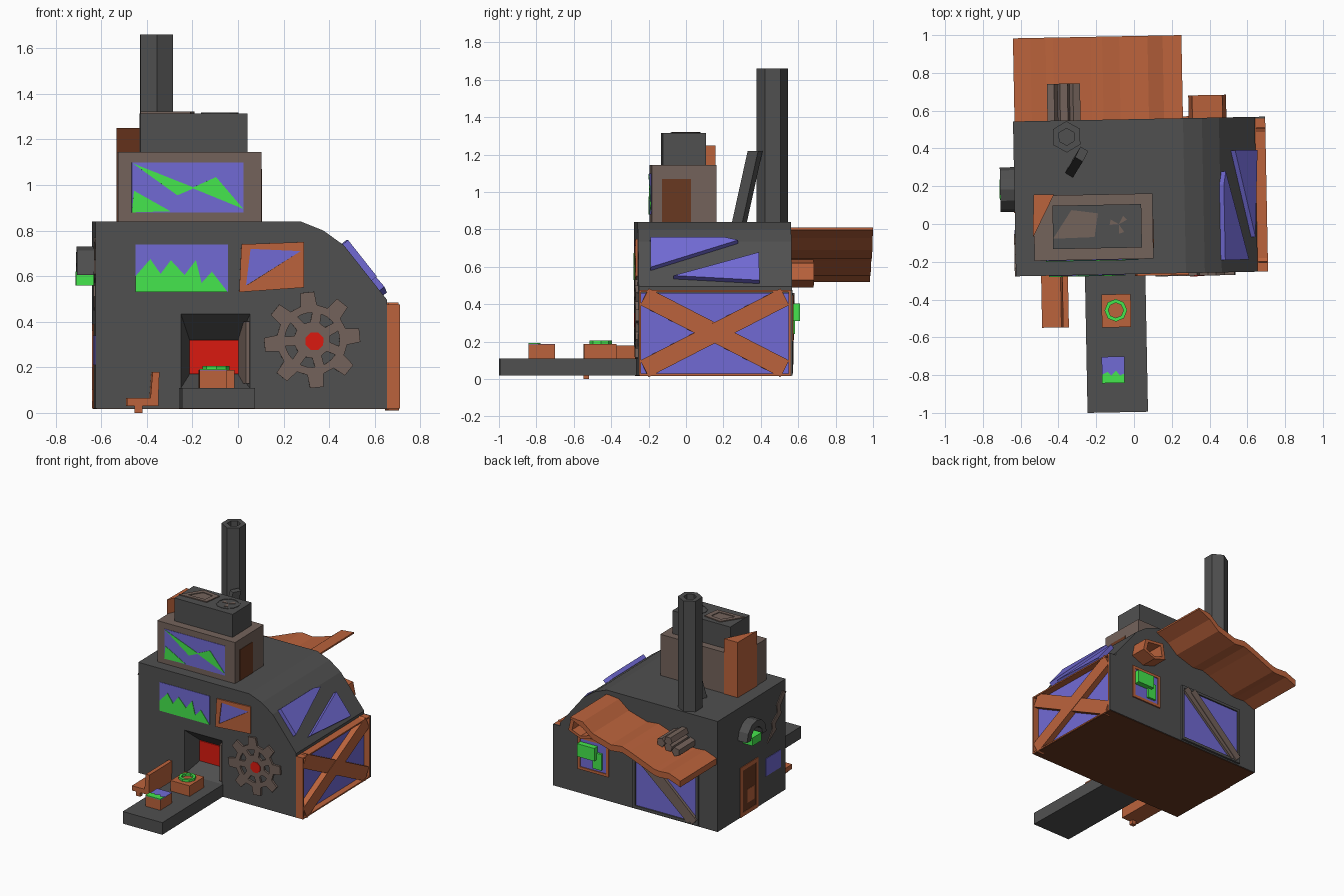
import bpy, bmesh, math
from mathutils import Vector, Matrix

if "Cube" in bpy.data.objects:
    bpy.data.objects.remove(bpy.data.objects["Cube"])

TURN = Matrix.Rotation(math.radians(1.1), 3, 'Z')   # whole building sits slightly turned


def material(name, rgb):
    m = bpy.data.materials.new(name)
    m.diffuse_color = (*rgb, 1)
    m.use_nodes = True
    m.node_tree.nodes["Principled BSDF"].inputs["Base Color"].default_value = m.diffuse_color
    return m


DARK = material("dark_grey", (0.08, 0.08, 0.08))
WOOD = material("orange_wood", (0.5, 0.125, 0.045))
BROWN = material("dark_wood", (0.14, 0.04, 0.015))
STEEL = material("brown_grey", (0.175, 0.125, 0.105))
GLASS = material("violet_glass", (0.165, 0.145, 0.66))
GREEN = material("green", (0.06, 0.8, 0.075))
RED = material("red", (0.7, 0.01, 0.005))


def finish(name, bm, mat):
    bmesh.ops.recalc_face_normals(bm, faces=bm.faces)
    me = bpy.data.meshes.new(name)
    bm.to_mesh(me)
    bm.free()
    me.transform(TURN.to_4x4())
    ob = bpy.data.objects.new(name, me)
    me.materials.append(mat)
    bpy.context.collection.objects.link(ob)
    return ob


def loft(name, la, lb, mat):
    """Solid between two 3D loops of equal length."""
    bm = bmesh.new()
    a, b = [[bm.verts.new(p) for p in l] for l in (la, lb)]
    bm.faces.new(a)
    bm.faces.new(b[::-1])
    for i in range(len(a)):
        j = (i + 1) % len(a)
        bm.faces.new((a[i], b[i], b[j], a[j]))
    return finish(name, bm, mat)


def place(pts, axis, d):
    return [{'x': (d, u, v), 'y': (u, d, v), 'z': (u, v, d)}[axis] for u, v in pts]


def prism(name, pts, axis, a, b, mat):
    return loft(name, place(pts, axis, a), place(pts, axis, b), mat)


def ring(name, outer, inner, axis, a, b, mat):
    """Prism with a hole; both outlines have equal point counts."""
    bm = bmesh.new()
    L = [[bm.verts.new(p) for p in place(pts, axis, d)] for pts in (outer, inner) for d in (a, b)]
    for p, q in ((0, 1), (1, 3), (3, 2), (2, 0)):
        for i in range(len(outer)):
            j = (i + 1) % len(outer)
            bm.faces.new((L[p][i], L[p][j], L[q][j], L[q][i]))
    return finish(name, bm, mat)


def rect(u0, u1, v0, v1):
    return [(u0, v0), (u1, v0), (u1, v1), (u0, v1)]


def box(name, x0, x1, y0, y1, z0, z1, mat):
    return prism(name, rect(x0, x1, y0, y1), 'z', z0, z1, mat)


def bar(p, q, w):
    p, q = Vector(p), Vector(q)
    n = Vector((p.y - q.y, q.x - p.x)).normalized() * w / 2
    return [tuple(p + n), tuple(q + n), tuple(q - n), tuple(p - n)]


def ngon(cx, cy, r, n, start=0.0):
    return [(cx + r * math.cos(start + math.tau * i / n), cy + r * math.sin(start + math.tau * i / n))
            for i in range(n)]


def cog(cx, cy, r0, r1, teeth, start=0.0):
    pts = []
    for i in range(teeth):
        for f, r in ((-.3, r0), (-.18, r1), (.18, r1), (.3, r0)):
            t = start + math.tau * (i + f) / teeth
            pts.append((cx + r * math.cos(t), cy + r * math.sin(t)))
    return pts


F, B, L = -0.265, 0.555, -0.63      # front, back and left walls

# Main hall with tapered entrance recess
body = prism("main_hall", [(L, .02), (.65, .02), (.65, .495), (.46, .735), (.37, .80), (.27, .84), (L, .84)],
             'y', F, B, DARK)
cut = loft("entrance_cutter", place(rect(-.275, .07, .08, .487), 'y', F - .06),
           place(rect(-.215, 0, .17, .32), 'y', F + .13), DARK)
cut.hide_render = True
cut.hide_viewport = True
mod = body.modifiers.new("entrance", 'BOOLEAN')
mod.object = cut
mod.solver = 'EXACT'
prism("entrance_glow", rect(-.215, 0, .17, .32), 'y', F + .122, F + .14, RED)
prism("entrance_jamb", [(.045, F), (.03, F), (.0, F + .12), (.012, F + .12)], 'z', .13, .4, STEEL)
box("floor_plate", L + .005, .7, F + .005, B - .005, .017, .024, BROWN)

# Front windows
prism("wide_window", rect(-.455, -.05, .53, .74), 'y', F - .003, F + .01, GLASS)
prism("wide_window_chart", [(-.455, .53), (-.05, .53), (-.12, .62), (-.165, .57), (-.19, .67), (-.24, .605),
      (-.3, .67), (-.345, .61), (-.39, .675), (-.455, .6)], 'y', F - .007, F, GREEN)
ring("small_window_frame", [(0, .53), (.285, .55), (.285, .75), (.01, .74)],
     [(.03, .56), (.04, .565), (.27, .71), (.05, .72)], 'y', F - .01, F + .01, WOOD)
prism("small_window_glass", [(.03, .56), (.27, .71), (.05, .72)], 'y', F - .004, F + .01, GLASS)

# Big cog
gx, gz = .32, .32
ring("cog_rim", cog(gx, gz, .155, .212, 8, .1), ngon(gx, gz, .12, 32), 'y', F - .015, F + .01, STEEL)
prism("cog_hub", cog(gx, gz, .08, .125, 7, .5), 'y', F - .015, F + .01, STEEL)
prism("cog_lamp", ngon(gx + .01, gz - .005, .042, 8, .39), 'y', F - .018, F, RED)

# Walkway, crates and bench
box("walkway", -.265, .055, -.995, F + .02, .02, .11, DARK)
box("near_crate", -.185, -.065, -.84, -.70, .10, .185, WOOD)
box("near_crate_panel", -.185, -.065, -.84, -.70, .185, .188, GLASS)
prism("near_crate_grass", [(-.185, -.84), (-.065, -.84), (-.065, -.79), (-.09, -.8), (-.11, -.775), (-.135, -.8),
      (-.155, -.78), (-.185, -.795)], 'z', .185, .193, GREEN)
box("far_crate", -.18, -.025, -.545, -.37, .10, .188, WOOD)
ring("far_crate_token", ngon(-.105, -.455, .06, 8), ngon(-.105, -.455, .04, 8), 'z', .185, .205, GREEN)
box("bench_seat", -.497, -.36, -.54, F, .03, .065, WOOD)
prism("bench_back", [(-.395, .06), (-.36, .06), (-.355, .18), (-.385, .18)], 'y', -.54, F, WOOD)
box("bench_leg", -.465, -.43, -.54, -.51, .0, .035, WOOD)

# Right wall: glazed frame with cross braces, closed by the hall at the back
prism("side_glass", rect(F + .01, B - .01, .03, .46), 'x', .645, .66, GLASS)
ring("side_frame", rect(F, B - .01, .02, .475), rect(F + .012, B - .02, .03, .465), 'x', .645, .705, WOOD)
box("side_back_trim", .645, .705, B - .012, B, .02, .475, DARK)
for i, (za, zb) in enumerate(((.055, .44), (.44, .055))):
    prism(f"side_brace_{i}", bar((F + .03, za), (B - .04, zb), .1), 'x', .655, .703 - i * .003, WOOD)

# Slanted skylights
N = Vector((.784, 0, .62)) * .03
for i, tri in enumerate(([(-.2, .74), (.2, .74), (.27, .725), (-.2, .58)], [(-.08, .535), (.38, .66), (.38, .51)])):
    pts = [Vector((.46 + (.735 - z) * .79, y, z)) for y, z in tri]
    loft(f"skylight_{i}", pts, [p + N for p in pts], GLASS)

# Upper cabin
box("upper_cabin", -.53, .1, -.185, .16, .83, 1.145, STEEL)
prism("cabin_glass", rect(-.47, .02, .88, 1.1), 'y', -.188, -.17, GLASS)
prism("cabin_graph", [(-.465, 1.095), (-.2, .99), (-.1, 1.035), (.02, .895), (-.2, .985), (-.27, .955)],
      'y', -.191, -.18, GREEN)
prism("cabin_hill", [(-.47, .88), (-.3, .885), (-.46, .975)], 'y', -.191, -.18, GREEN)
prism("cabin_door", rect(-.13, .025, .84, 1.07), 'x', .09, .103, BROWN)
prism("cabin_wedge", [(-.535, -.06), (-.42, .165), (-.53, .165)], 'z', .84, 1.25, WOOD)

# Cooling unit on the cabin roof
box("cooling_unit", -.43, .04, -.125, .105, 1.14, 1.315, DARK)
quad = [(-.43, -.07), (-.21, -.065), (-.19, .06), (-.33, .08)]
mid = [(-.29 + (x + .29) * .6, y * .6) for x, y in quad]
ring("unit_hatch_rim", quad, mid, 'z', 1.31, 1.322, STEEL)
prism("unit_hatch", mid, 'z', 1.31, 1.317, STEEL)
ring("fan_rim", ngon(-.08, 0, .082, 12), ngon(-.08, 0, .072, 12), 'z', 1.31, 1.318, DARK)
for i in range(3):
    a = math.tau * i / 3 + .5
    prism(f"fan_blade_{i}", [(-.08, 0), (-.08 + .05 * math.cos(a), .05 * math.sin(a)),
          (-.08 + .05 * math.cos(a + .6), .05 * math.sin(a + .6))], 'z', 1.31, 1.318, STEEL)

# Chimney and leaning strut
ring("chimney", ngon(-.348, .468, .083, 6, math.pi / 2), ngon(-.348, .468, .045, 6, math.pi / 2), 'z', .83, 1.66, DARK)
strut = [(-.035, -.015), (.005, -.04), (.035, .015), (-.005, .04)]
loft("chimney_strut", [(-.325 + u, .29 + v, .83) for u, v in strut],
     [(-.27 + u, .375 + v, 1.22) for u, v in strut], DARK)

# Corrugated awning behind, with a log pile
wave = [(.27, .81), (.17, .80), (.09, .735), (-.06, .69), (-.15, .70), (-.21, .68), (-.41, .60), (-.45, .595),
        (-.53, .60), (-.622, .565)]
under = [(x, z - (.012 if i == 0 else .045)) for i, (x, z) in enumerate(wave)]
prism("awning", wave + under[::-1], 'y', B - .005, .995, WOOD)
for i, (x, z) in enumerate(((-.42, .635), (-.36, .655), (-.3, .675), (-.36, .70))):
    prism(f"log_{i}", ngon(x, z, .034, 5, .3 * i), 'y', B, .75, STEEL)

# Back wall: hood, counter window and large braced window
pent = [(.3, .52), (.4, .49), (.5, .53), (.48, .62), (.32, .64)]
ring("vent_hood", pent, [(.4 + (x - .4) * .7, .56 + (z - .56) * .7) for x, z in pent], 'y', B - .01, .675, WOOD)
ring("counter_frame", rect(.25, .5, .2, .45), rect(.27, .48, .22, .43), 'y', B - .01, B + .01, WOOD)
prism("counter_glass", rect(.26, .49, .21, .44), 'y', B - .01, B + .004, GLASS)
box("counter_sign", .34, .48, B, .6, .31, .405, GREEN)
box("counter_sign_stem", .30, .37, B, .575, .24, .36, GREEN)
ring("gate_frame", rect(-.48, .05, .03, .46), rect(-.46, .03, .05, .44), 'y', B - .01, B + .015, DARK)
prism("gate_glass", rect(-.465, .035, .045, .445), 'y', B - .01, B + .005, GLASS)
for i, s in enumerate((0, .06)):
    prism(f"gate_plank_{i}", bar((.02 - s, .44), (-.42 - s * .6, .055), .055), 'y', B, B + .022 + .004 * i, STEEL)

# Left wall: arched porthole, door, window and zigzag trim
arch = [(math.cos(math.pi * i / 6), math.sin(math.pi * i / 6)) for i in range(7)]
prism("porthole_hood", [(.195 + .118 * c, .605 + .125 * s) for c, s in arch] +
      [(.195 + .07 * c, .605 + .075 * s) for c, s in arch[::-1]], 'x', -.705, L + .01, DARK)
prism("porthole_glass", [(.195 + .07 * c, .605 + .075 * s) for c, s in arch], 'x', L - .004, L + .01, GLASS)
box("porthole_planter", -.708, L + .01, .14, .25, .56, .62, GREEN)
ring("left_door_frame", rect(.07, .285, .02, .39), rect(.095, .26, .05, .36), 'x', L - .005, L + .01, WOOD)
prism("left_door", rect(.09, .265, .04, .37), 'x', L - .002, L + .01, BROWN)
prism("left_door_step", rect(.12, .2, .1, .2), 'x', L - .004, L + .01, WOOD)
prism("left_window", rect(-.2, -.02, .21, .34), 'x', L - .004, L + .01, GLASS)
zig = [(-.04, .45), (-.1, .53), (-.09, .58), (-.16, .63), (-.15, .69), (-.22, .77)]
prism("zigzag_trim", zig + [(y - .045, z - .02) for y, z in zig[:0:-1]], 'x', L - .006, L + .01, STEEL)
